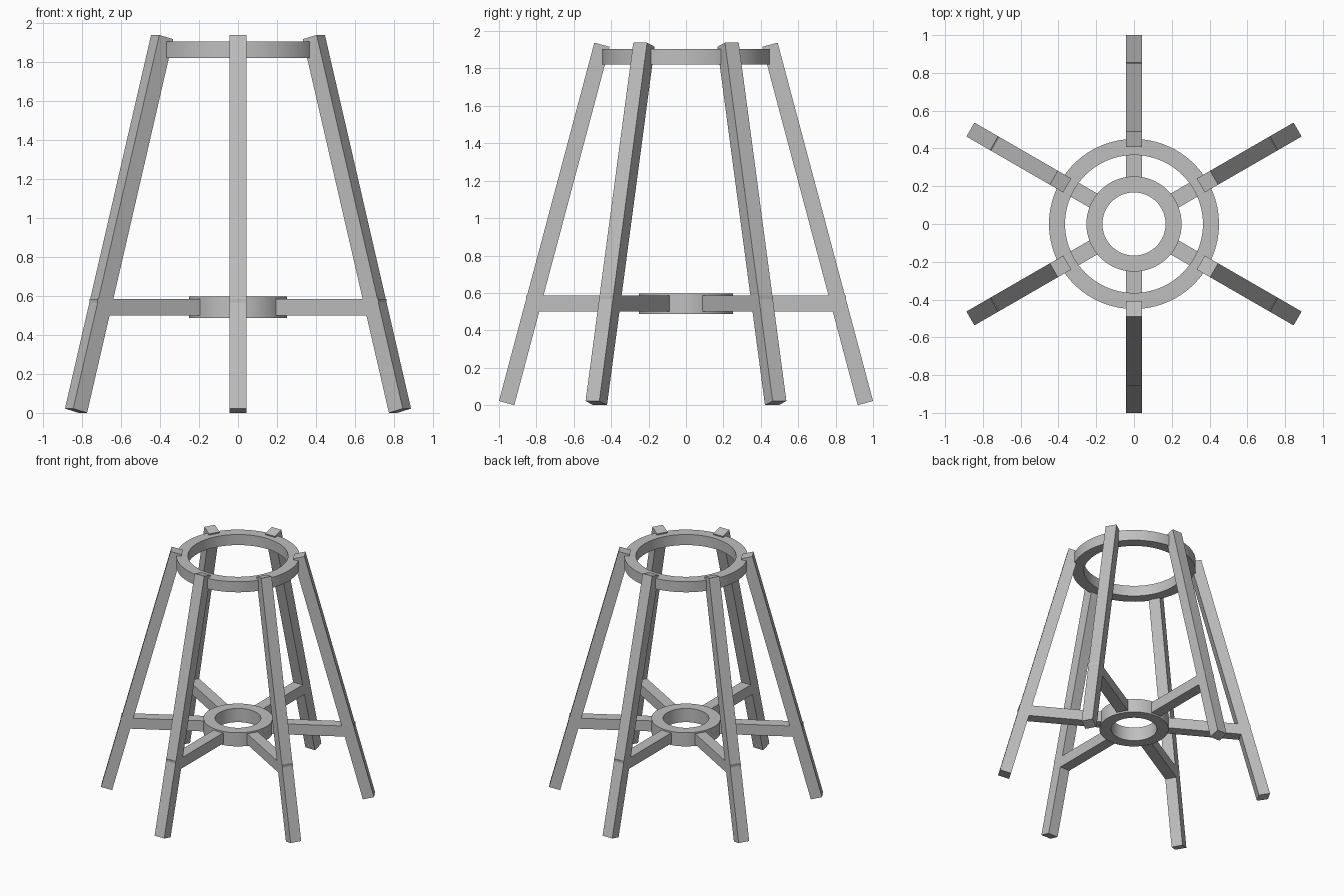
import bpy, bmesh, math
from mathutils import Matrix

cube = bpy.data.objects.get("Cube")
if cube:
    bpy.data.objects.remove(cube, do_unlink=True)

grey = bpy.data.materials.new("plain_grey")
grey.use_nodes = True
colour = (0.52, 0.52, 0.52, 1)
grey.diffuse_color = colour
grey.node_tree.nodes["Principled BSDF"].inputs["Base Color"].default_value = colour

HALF = 0.0425  # half the timber width


def add_object(name, bm):
    bmesh.ops.recalc_face_normals(bm, faces=bm.faces)
    mesh = bpy.data.meshes.new(name)
    bm.to_mesh(mesh)
    bm.free()
    mesh.materials.append(grey)
    obj = bpy.data.objects.new(name, mesh)
    bpy.context.collection.objects.link(obj)
    return obj


def beam(name, profile, angle):
    """Extrude a radius/height profile to the timber width, then turn it about z."""
    bm = bmesh.new()
    face = bm.faces.new([bm.verts.new((r, -HALF, z)) for r, z in profile])
    out = bmesh.ops.extrude_face_region(bm, geom=[face])
    verts = [v for v in out["geom"] if isinstance(v, bmesh.types.BMVert)]
    bmesh.ops.translate(bm, verts=verts, vec=(0, 2 * HALF, 0))
    bm.transform(Matrix.Rotation(angle, 4, "Z"))
    return add_object(name, bm)


def ring(name, inner, outer, low, high, steps=96):
    """Spin a rectangular section about z."""
    bm = bmesh.new()
    section = [(inner, low), (outer, low), (outer, high), (inner, high)]
    verts = [bm.verts.new((r, 0, z)) for r, z in section]
    edges = [bm.edges.new((verts[i], verts[(i + 1) % 4])) for i in range(4)]
    bmesh.ops.spin(bm, geom=verts + edges, cent=(0, 0, 0), axis=(0, 0, 1),
                   angle=math.tau, steps=steps)
    bmesh.ops.remove_doubles(bm, verts=bm.verts, dist=0.0005)
    obj = add_object(name, bm)
    bpy.ops.object.select_all(action="DESELECT")
    obj.select_set(True)
    bpy.context.view_layer.objects.active = obj
    bpy.ops.object.shade_smooth_by_angle(angle=math.radians(30))


# Hoops
ring("top_ring", 0.365, 0.45, 1.82, 1.905)
ring("hub_ring", 0.167, 0.252, 0.487, 0.597)

# Splayed legs and the spokes tying them to the hub
leg_profile = [(0.918, 0), (1, 0.022), (0.49, 1.938), (0.408, 1.916)]
spoke_profile = [(0.21, 0.5), (0.855, 0.5), (0.855, 0.585), (0.21, 0.585)]
for i in range(6):
    angle = math.radians(30 + 60 * i)
    beam(f"leg_{i + 1}", leg_profile, angle)
    beam(f"spoke_{i + 1}", spoke_profile, angle)
